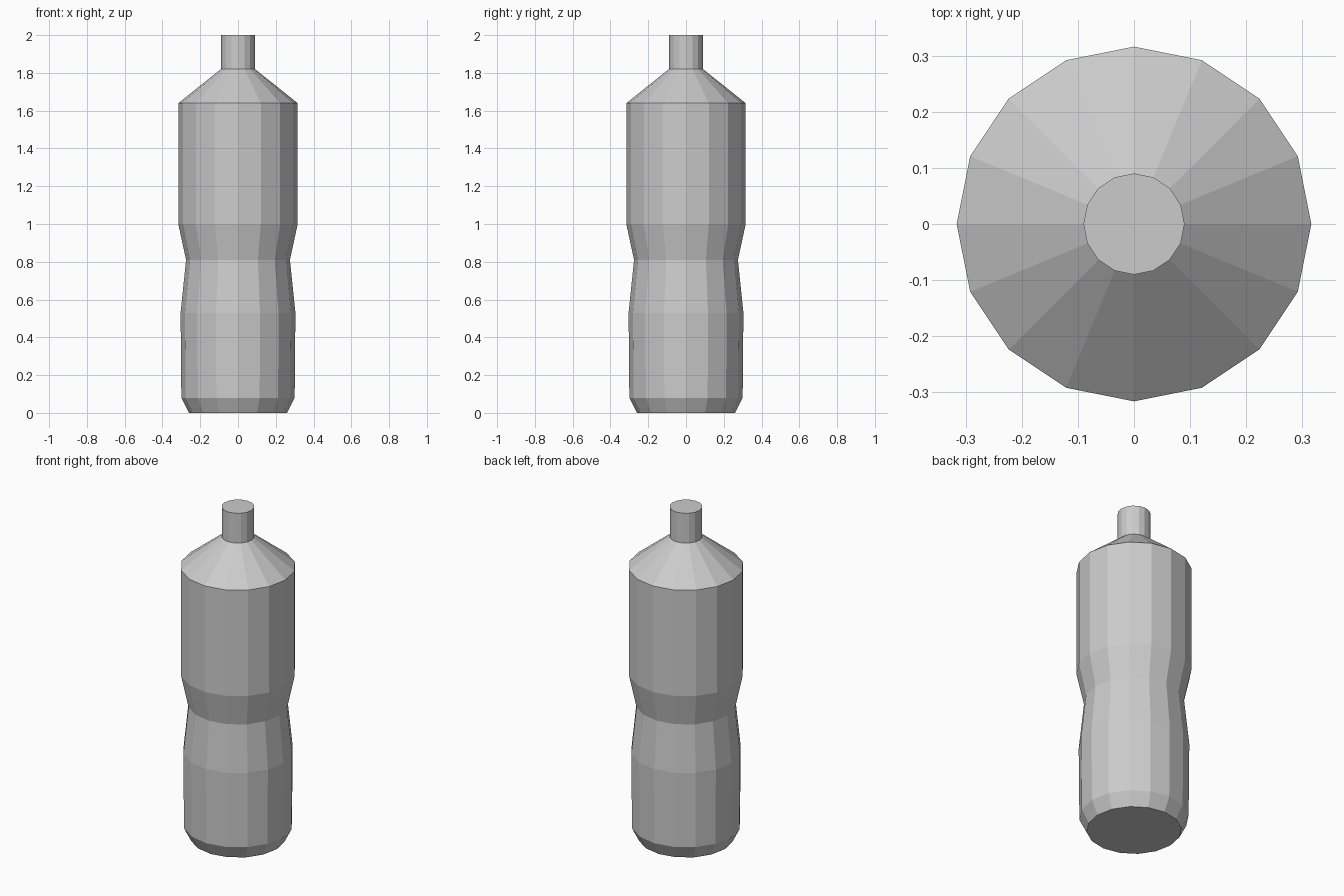
import bpy
import bmesh
from math import cos, sin, tau

cube = bpy.data.objects.get("Cube")
if cube:
    bpy.data.objects.remove(cube, do_unlink=True)

SIDES = 16

# One plain grey for the whole bottle
grey = bpy.data.materials.new("light_grey")
grey.use_nodes = True
colour = (0.6, 0.6, 0.6, 1.0)
grey.diffuse_color = colour
grey.node_tree.nodes["Principled BSDF"].inputs["Base Color"].default_value = colour


def lathe(name, profile):
    """Turn a (radius, height) profile into a closed, flat-faced solid."""
    bm = bmesh.new()
    rings = [[bm.verts.new((r * cos(tau * i / SIDES), r * sin(tau * i / SIDES), z))
              for i in range(SIDES)] for r, z in profile]
    for low, high in zip(rings, rings[1:]):
        for i in range(SIDES):
            j = (i + 1) % SIDES
            bm.faces.new((low[i], low[j], high[j], high[i]))
    bm.faces.new(rings[0][::-1])
    bm.faces.new(rings[-1])
    mesh = bpy.data.meshes.new(name)
    bm.to_mesh(mesh)
    bm.free()
    mesh.materials.append(grey)
    obj = bpy.data.objects.new(name, mesh)
    bpy.context.collection.objects.link(obj)
    return obj


# Base chamfer, lower body, pinched waist, upper body, shoulder and neck
lathe("bottle", [
    (0.26, 0.0),
    (0.30, 0.08),
    (0.304, 0.53),
    (0.275, 0.81),
    (0.316, 1.0),
    (0.316, 1.64),
    (0.09, 1.82),
    (0.09, 2.0),
])
